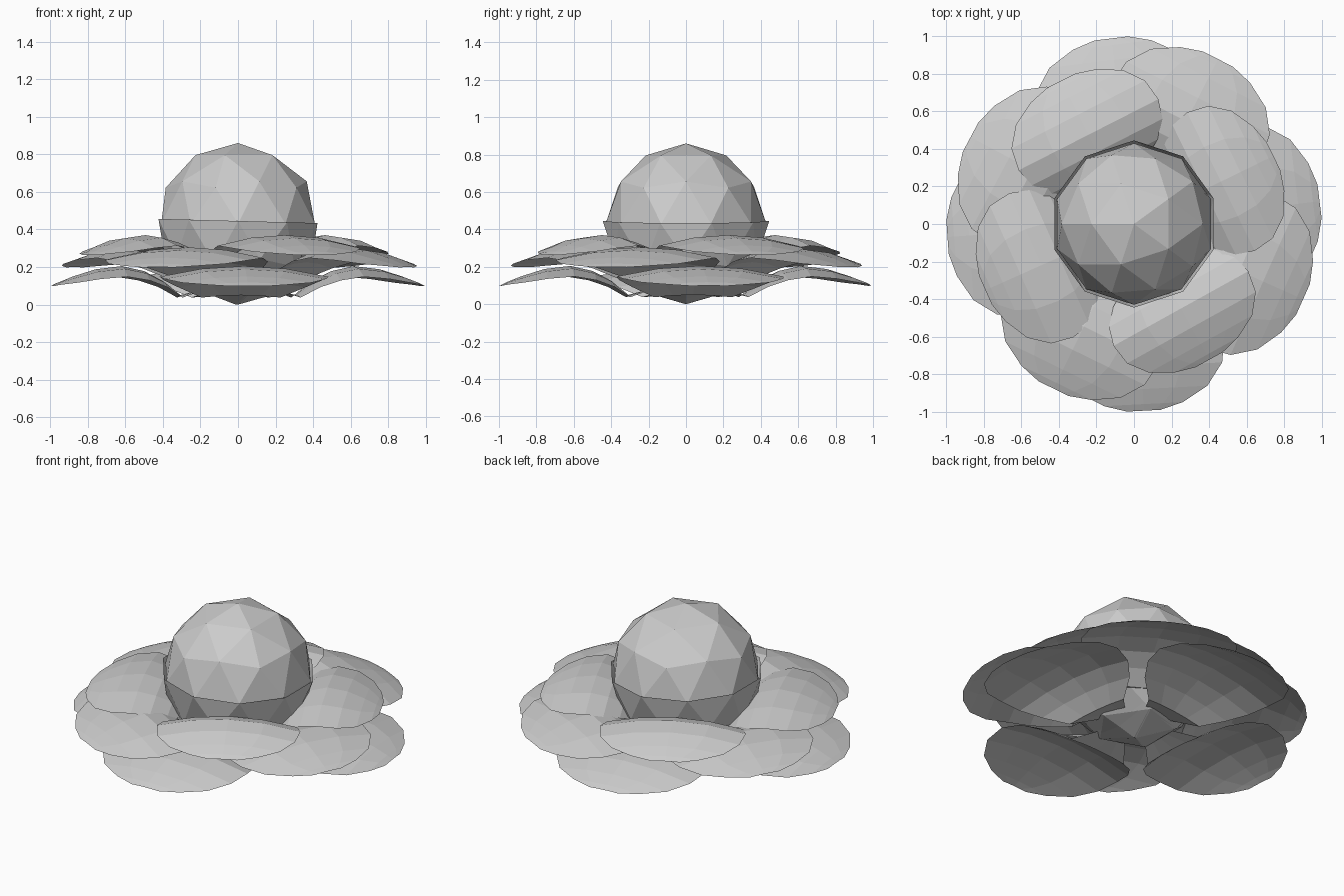
import bpy, bmesh, math
from mathutils import Matrix

cube = bpy.data.objects.get("Cube")
if cube:
    bpy.data.objects.remove(cube, do_unlink=True)

grey = bpy.data.materials.new("light_grey")
grey.use_nodes = True
grey.diffuse_color = (0.6, 0.6, 0.6, 1)
grey.node_tree.nodes["Principled BSDF"].inputs["Base Color"].default_value = (0.6, 0.6, 0.6, 1)


def finish(bm, name):
    mesh = bpy.data.meshes.new(name)
    bm.to_mesh(mesh)
    bm.free()
    mesh.materials.append(grey)
    obj = bpy.data.objects.new(name, mesh)
    bpy.context.collection.objects.link(obj)


def ball(name, radius, half=False, tilt=0):
    """Faceted ball standing on the ground, optionally only its lower half."""
    bm = bmesh.new()
    bmesh.ops.create_icosphere(bm, subdivisions=2, radius=radius)
    if half:
        upper = [v for v in bm.verts if v.co.z > 0.01]
        bmesh.ops.delete(bm, geom=upper, context='VERTS')
    place = (Matrix.Translation((0, 0, radius))
             @ Matrix.Rotation(math.radians(tilt), 4, 'Y')
             @ Matrix.Rotation(math.pi, 4, 'Z'))
    bm.transform(place)
    finish(bm, name)


# Flower centre and the cup that holds it
ball("flower_centre", 0.43)
ball("centre_cup", 0.445, half=True, tilt=1.5)

# Petal rows from root to tip: distance out, height, half width
ROWS = [(0.16, 0.09, 0.08), (0.31, 0.05, 0.21), (0.40, 0.125, 0.34),
        (0.50, 0.178, 0.42), (0.62, 0.205, 0.45), (0.76, 0.188, 0.43),
        (0.88, 0.15, 0.345), (0.96, 0.118, 0.21), (0.995, 0.1, 0.09)]
COLUMNS = [-1, -0.5, 0, 0.5, 1]


def petal(name, angle, reach, lift):
    bm = bmesh.new()
    grid = []
    for r, z, w in ROWS:
        grid.append([bm.verts.new((r * reach, w * c * reach ** 0.5,
                                   z + lift - 0.28 * (w * c) ** 2))
                     for c in COLUMNS])
    for a, b in zip(grid, grid[1:]):
        for i in range(len(COLUMNS) - 1):
            bm.faces.new((a[i], b[i], b[i + 1], a[i + 1]))
    bm.transform(Matrix.Rotation(math.radians(angle), 4, 'Z'))
    finish(bm, name)


# Three whorls of four petals: lift, then angle and reach of each petal
WHORLS = {
    "lower": (0, [(7, 1), (97, 1), (184, 1), (273, 1)]),
    "middle": (0.1, [(63, 0.99), (152, 0.99), (244, 0.98), (336, 0.99)]),
    "upper": (0.165, [(26, 0.83), (117, 0.86), (204, 0.87), (299, 0.83)]),
}
for layer, (lift, petals) in WHORLS.items():
    for k, (angle, reach) in enumerate(petals, 1):
        petal(f"{layer}_petal_{k}", angle, reach, lift)
